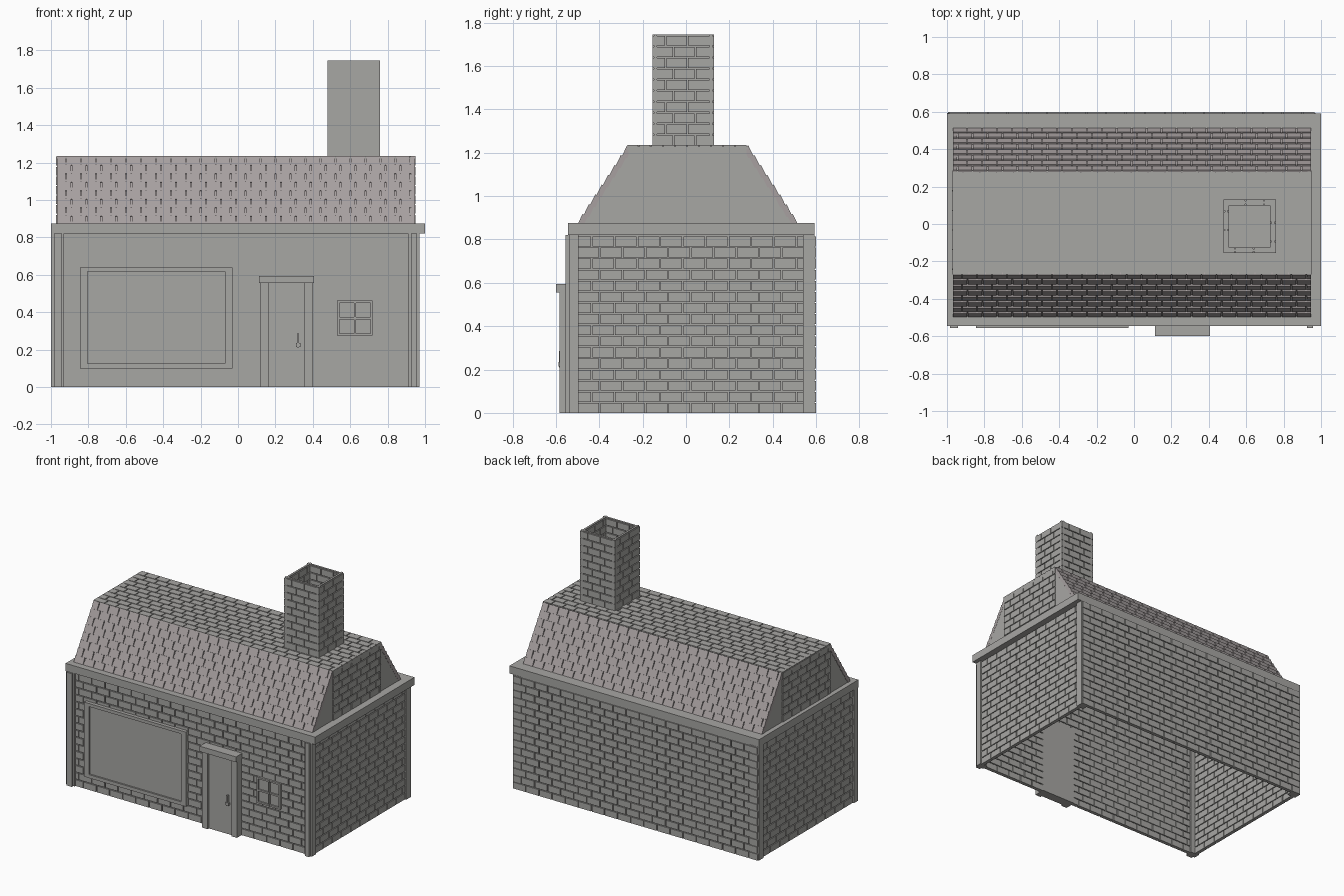
import bpy, bmesh
from mathutils import Matrix, Vector

if "Cube" in bpy.data.objects:
    bpy.data.objects.remove(bpy.data.objects["Cube"])


def material(name, rgb):
    mat = bpy.data.materials.new(name)
    mat.diffuse_color = (*rgb, 1)
    mat.use_nodes = True
    mat.node_tree.nodes["Principled BSDF"].inputs["Base Color"].default_value = mat.diffuse_color
    return mat


STONE = material("stone_grey", (0.39, 0.385, 0.37))
TILE = material("tile_grey", (0.385, 0.35, 0.35))


def finish(name, bm, mat=STONE):
    bmesh.ops.recalc_face_normals(bm, faces=bm.faces)
    me = bpy.data.meshes.new(name)
    bm.to_mesh(me)
    bm.free()
    me.materials.append(mat)
    ob = bpy.data.objects.new(name, me)
    bpy.context.collection.objects.link(ob)
    return ob


def add_box(bm, lo, hi, frame=Matrix(), tilt=0.0):
    lo, hi = Vector(lo), Vector(hi)
    m = (frame @ Matrix.Translation((lo + hi) / 2) @ Matrix.Rotation(tilt, 4, 'X')
         @ Matrix.Diagonal((*(hi - lo), 1)))
    bmesh.ops.create_cube(bm, size=1, matrix=m)


def boxes(name, *parts):
    """parts: (x0, x1, y0, y1, z0, z1)"""
    bm = bmesh.new()
    for x0, x1, y0, y1, z0, z1 in parts:
        add_box(bm, (x0, y0, z0), (x1, y1, z1))
    return finish(name, bm)


def brick_sheet(name, origin, u, v, width, height, thick, rows, length=0.105,
                tilt=0.0, relief=0.008, gap=0.006, mat=STONE):
    """Mortar slab with bricks proud on both sides; outer face on the u-v plane."""
    u, v = Vector(u).normalized(), Vector(v).normalized()
    n = u.cross(v)
    f = Matrix((u, v, n)).transposed().to_4x4()
    f.translation = Vector(origin)
    bm = bmesh.new()
    add_box(bm, (0, 0, -thick + relief), (width, height, -relief), f)
    rh = height / rows
    for r in range(rows):
        x = -length * (0.35 if r % 2 else 0.0)
        while x < width - 0.01:
            a, b = max(x, 0), min(x + length - gap, width)
            if b - a > 0.01:
                add_box(bm, (a, r * rh, -thick),
                        (b, (r + 1) * rh - (0 if tilt else gap), 0), f, tilt)
            x += length
    return finish(name, bm, mat)


X, Y, Z = Vector((1, 0, 0)), Vector((0, 1, 0)), Vector((0, 0, 1))
H = 0.82

# Thin brick walls, open underneath
T = 0.026
brick_sheet("front_wall", (-0.97, -0.53, 0), X, Z, 1.92, H, T, 16)
brick_sheet("back_wall", (0.965, 0.60, 0), -X, Z, 1.96, H, T, 16)
brick_sheet("right_wall", (0.96, -0.50, 0), Y, Z, 1.05, H, T, 16)
brick_sheet("left_wall", (-0.99, 0.55, 0), -Y, Z, 1.05, H, T, 16)

# Corner pilasters
for side, x0, x1 in (("left", -1.0, -0.93), ("right", 0.91, 0.97)):
    boxes(side + "_front_pilaster", (x0, x1, -0.54, -0.495, 0, H),
          (x0 + 0.015, x1 - 0.012, -0.557, -0.535, 0, H))
    boxes(side + "_back_pilaster", (x0, x1, 0.54, 0.594, 0, H))

# Cornice ring
boxes("cornice", (-1, 1, -0.545, -0.47, 0.82, 0.875), (-1, 1, 0.51, 0.592, 0.82, 0.875),
      (-1, -0.93, -0.47, 0.51, 0.82, 0.875), (0.91, 1, -0.47, 0.51, 0.82, 0.875))

# Roof: shingled slopes and flat brick top
slope_f, slope_b = Vector((0, 0.235, 0.362)), Vector((0, -0.235, 0.362))
brick_sheet("front_roof_slope", (-0.968, -0.503, 0.872), X, slope_f, 1.913,
            slope_f.length, 0.026, 8, 0.08, tilt=0.12, mat=TILE)
brick_sheet("back_roof_slope", (0.945, 0.519, 0.872), -X, slope_b, 1.913,
            slope_b.length, 0.026, 8, 0.08, tilt=0.12, mat=TILE)
brick_sheet("roof_top", (-0.97, -0.27, 1.236), X, Y, 1.92, 0.555, 0.026, 10, 0.09)

# Gable ends: plain trapezoid with a brick centre
profile = [(-0.498, 0.872), (0.515, 0.872), (0.28, 1.23), (-0.265, 1.23)]
for side, x0, x1 in (("left", -0.966, -0.945), ("right", 0.923, 0.944)):
    bm = bmesh.new()
    near, far = ([bm.verts.new((x, y, z)) for y, z in profile] for x in (x0, x1))
    bm.faces.new(near)
    bm.faces.new(far)
    for i in range(4):
        j = (i + 1) % 4
        bm.faces.new((near[i], near[j], far[j], far[i]))
    finish(side + "_gable", bm)
brick_sheet("right_gable_bricks", (0.95, -0.265, 0.875), Y, Z, 0.545, 0.36, 0.03, 7)
brick_sheet("left_gable_bricks", (-0.972, 0.28, 0.875), -Y, Z, 0.545, 0.36, 0.03, 7)

# Hollow chimney
cx0, cx1, cy0, cy1, cz, ch = 0.478, 0.758, -0.155, 0.13, 1.235, 0.51
w, d = cx1 - cx0, cy1 - cy0
for side, o, u, wd in (("front", (cx0, cy0, cz), X, w), ("back", (cx1, cy1, cz), -X, w),
                       ("right", (cx1, cy0, cz), Y, d), ("left", (cx0, cy1, cz), -Y, d)):
    brick_sheet("chimney_" + side, o, u, Z, wd, ch, 0.03, 10, 0.1)

# Large shop window: raised frame around a recessed pane
yb = -0.51
boxes("large_window_frame", (-0.845, -0.805, -0.555, yb, 0.10, 0.64),
      (-0.07, -0.03, -0.555, yb, 0.10, 0.64),
      (-0.805, -0.07, -0.555, yb, 0.10, 0.125),
      (-0.805, -0.07, -0.555, yb, 0.617, 0.64))
boxes("large_window_pane", (-0.81, -0.065, -0.543, yb, 0.12, 0.62))

# Small four-pane window
boxes("small_window_glass", (0.535, 0.715, -0.533, yb, 0.28, 0.455))
boxes("small_window_bars",
      *[(x, x + 0.012, -0.545, yb, 0.275, 0.462) for x in (0.53, 0.62, 0.708)],
      *[(0.53, 0.72, -0.544, yb, z, z + 0.012) for z in (0.275, 0.362, 0.45)])

# Door with jambs, lintel and handle
boxes("door_jambs", (0.12, 0.165, -0.583, -0.50, 0, 0.56), (0.355, 0.40, -0.583, -0.50, 0, 0.56))
boxes("door_panel", (0.16, 0.36, -0.568, -0.50, 0, 0.56))
boxes("door_lintel", (0.113, 0.405, -0.60, -0.50, 0.555, 0.594))
boxes("door_handle", (0.315, 0.325, -0.586, -0.565, 0.21, 0.285),
      (0.31, 0.335, -0.588, -0.57, 0.215, 0.235))
